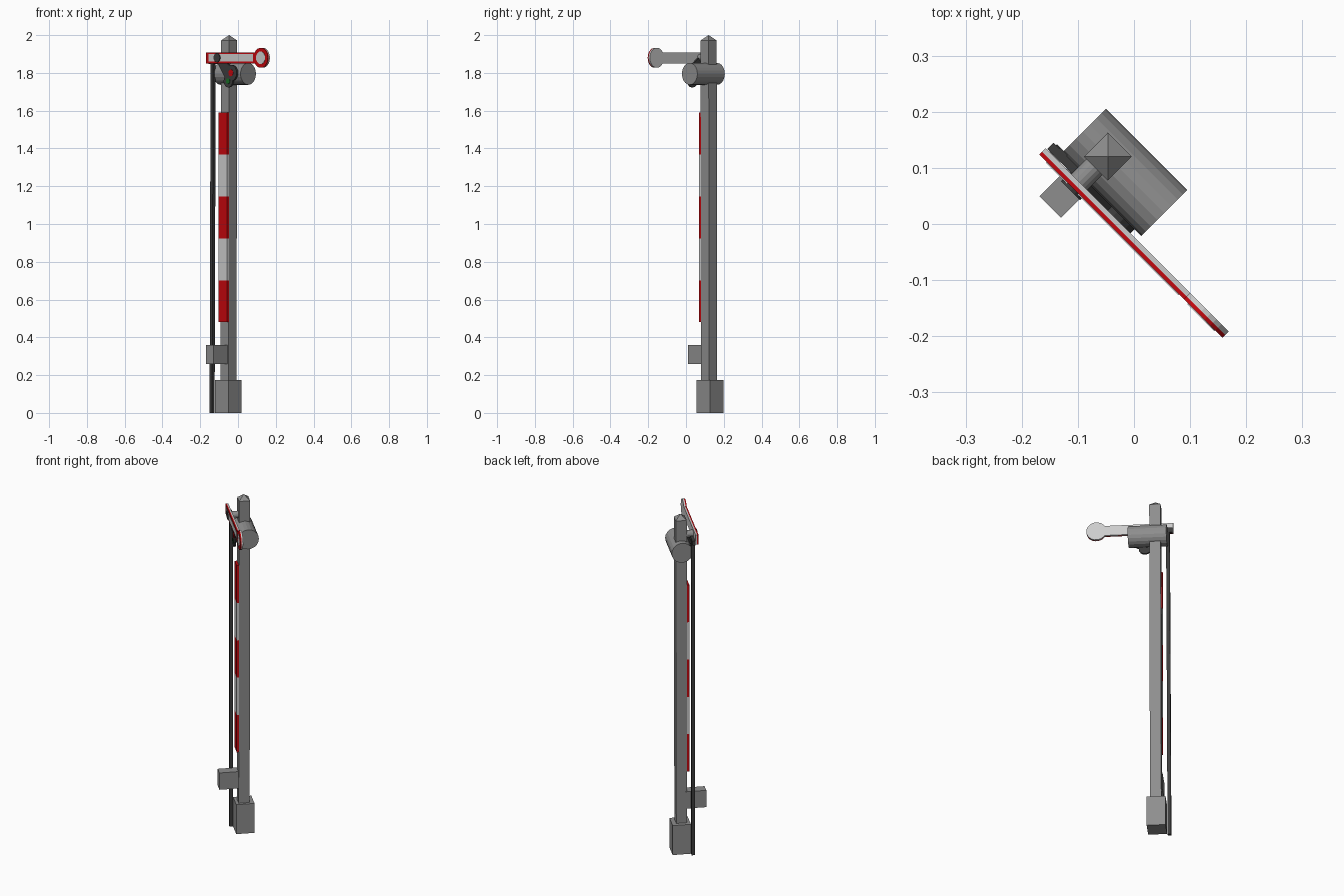
import bpy, bmesh, math
from mathutils import Matrix

if "Cube" in bpy.data.objects:
    bpy.data.objects.remove(bpy.data.objects["Cube"])

# The whole signal is turned 45 degrees; parts are laid out in its own frame
TURN = Matrix.Rotation(math.radians(-45), 4, 'Z')
PX, PY = -0.122, 0.05          # post centre


def paint(name, col):
    m = bpy.data.materials.new(name)
    m.diffuse_color = (*col, 1)
    m.use_nodes = True
    m.node_tree.nodes["Principled BSDF"].inputs["Base Color"].default_value = m.diffuse_color
    return m


RED = paint("red", (0.55, 0.002, 0.004))
WHITE = paint("white", (0.95, 0.95, 0.95))
GREY = paint("grey", (0.27, 0.27, 0.27))
DARK = paint("dark", (0.045, 0.045, 0.045))
GREEN = paint("green", (0.01, 0.15, 0.02))


def finish(bm, name, mat=GREY):
    bmesh.ops.recalc_face_normals(bm, faces=bm.faces)
    bm.transform(TURN)
    me = bpy.data.meshes.new(name)
    bm.to_mesh(me)
    bm.free()
    me.materials.append(mat)
    ob = bpy.data.objects.new(name, me)
    bpy.context.collection.objects.link(ob)
    return ob


def plate(name, pts, y0, y1, mat=GREY):
    """Outline in x/z, extruded from y0 to y1."""
    bm = bmesh.new()
    face = bm.faces.new([bm.verts.new((x, y0, z)) for x, z in pts])
    ext = bmesh.ops.extrude_face_region(bm, geom=[face])
    bmesh.ops.translate(bm, vec=(0, y1 - y0, 0),
                        verts=[v for v in ext['geom'] if isinstance(v, bmesh.types.BMVert)])
    # the source face stays in place as the front cap
    if not any(all(abs(v.co.y - y0) < 1e-6 for v in f.verts) for f in bm.faces):
        bmesh.ops.holes_fill(bm, edges=[e for e in bm.edges if e.is_boundary])
    return finish(bm, name, mat)


def box(name, x0, x1, y0, y1, z0, z1, mat=GREY):
    return plate(name, [(x0, z0), (x1, z0), (x1, z1), (x0, z1)], y0, y1, mat)


def arc(cx, cz, r, a0=0, a1=360, n=16):
    count = n if a1 - a0 == 360 else n + 1
    return [(cx + r * math.cos(math.radians(a0 + (a1 - a0) * i / n)),
             cz + r * math.sin(math.radians(a0 + (a1 - a0) * i / n))) for i in range(count)]


def disc(name, cx, cz, r, y0, y1, mat=GREY):
    return plate(name, arc(cx, cz, r), y0, y1, mat)


def square_bar(name, low, high, h, mat=GREY, tip=None):
    """Square bar between two centres, optionally ending in a pyramid."""
    bm = bmesh.new()
    a, b = [[bm.verts.new((x + sx * h, y + sy * h, z))
             for sx, sy in ((-1, -1), (1, -1), (1, 1), (-1, 1))] for x, y, z in (low, high)]
    bm.faces.new(a)
    apex = bm.verts.new(tip) if tip else None
    if not tip:
        bm.faces.new(b)
    for i in range(4):
        j = (i + 1) % 4
        bm.faces.new((a[i], a[j], b[j], b[i]))
        if tip:
            bm.faces.new((b[i], b[j], apex))
    return finish(bm, name, mat)


# Base and very slightly leaning post with pyramid cap
square_bar("base", (-0.126, 0.054, 0), (-0.126, 0.054, 0.175), 0.05)
square_bar("post", (PX, PY, 0.1), (PX + 0.004, PY + 0.002, 1.972), 0.03,
           tip=(PX + 0.004, PY + 0.002, 2.0))

# Control box on the post front
box("control_box", PX - 0.032, PX + 0.022, -0.084, 0.03, 0.26, 0.36)

# Striped board
for i in range(5):
    z = 0.48 + i * 0.222
    box("board_stripe_%d" % (i + 1), PX - 0.032, PX + 0.032, 0.009, 0.022, z, z + 0.222,
        WHITE if i % 2 else RED)

# Lamp drum across the post
bm = bmesh.new()
bmesh.ops.create_cone(bm, cap_ends=True, segments=20, radius1=0.058, radius2=0.058, depth=0.205,
                      matrix=Matrix.Translation((-0.078, 0.052, 1.795)) @ Matrix.Rotation(math.pi / 2, 4, 'Y'))
finish(bm, "lamp_drum")

# Signal arm: white back, red front rim, white inlays
AZ, CX, R = 1.88, 0.202, 0.053
a = math.degrees(math.asin(0.029 / R))
outline = [(-0.207, AZ + 0.029), (-0.207, AZ - 0.029)] + arc(CX, AZ, R, -180 + a, 180 - a, 18)
plate("arm_back", outline, -0.025, -0.016, WHITE)
plate("arm_front", outline, -0.032, -0.025, RED)
box("arm_bar_inlay", -0.188, 0.146, -0.0335, -0.03, AZ - 0.019, AZ + 0.019, WHITE)
disc("arm_disc_inlay", CX, AZ, 0.034, -0.0335, -0.03, WHITE)

# Pivot axle and its front cap
disc("pivot_axle", PX, AZ, 0.02, -0.016, 0.03)
disc("pivot_cap", PX, AZ, 0.024, -0.038, -0.03, DARK)

# Spectacle frame with two lenses
y0, y1 = -0.017, -0.006
plate("spectacle_link", [(-0.145, 1.865), (-0.075, 1.765), (-0.03, 1.825), (-0.115, 1.89)], y0, y1, DARK)
for nm, x, z, r, lens, mat in (("red", -0.036, 1.8, 0.043, 0.018, RED),
                               ("green", -0.058, 1.757, 0.034, 0.015, GREEN)):
    disc(nm + "_lens_ring", x, z, r, y0 + (0.001 if nm == "green" else 0), y1, DARK)
    disc(nm + "_lens", x, z, lens, -0.0185, -0.01, mat)

# Crank and pull rod
box("crank", -0.204, PX, -0.015, 0.001, 1.846, 1.872, DARK)
square_bar("pull_rod", (-0.188, -0.006, 0), (-0.180, -0.006, 1.87), 0.0095, DARK)
